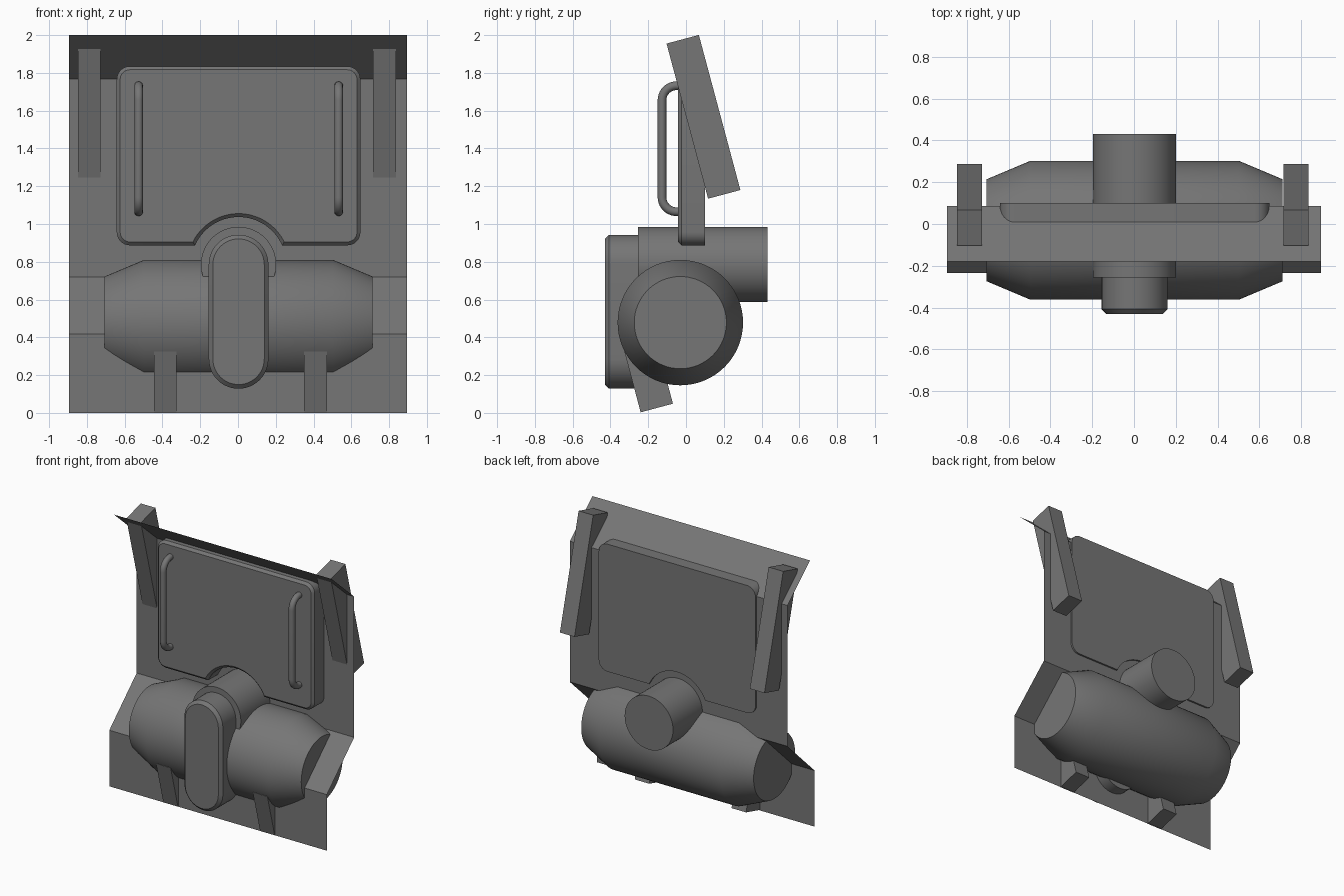
import bpy, bmesh
from math import sin, cos, pi, radians, degrees, asin

if "Cube" in bpy.data.objects:
    bpy.data.objects.remove(bpy.data.objects["Cube"])

# Dark grey paint for every part
paint = bpy.data.materials.new("dark_grey")
paint.diffuse_color = (0.18, 0.18, 0.18, 1)
paint.use_nodes = True
paint.node_tree.nodes["Principled BSDF"].inputs["Base Color"].default_value = paint.diffuse_color


def smooth(ob, angle):
    bpy.ops.object.select_all(action='DESELECT')
    ob.select_set(True)
    bpy.context.view_layer.objects.active = ob
    if ob.type == 'CURVE':
        bpy.ops.object.convert(target='MESH')
    bpy.ops.object.shade_smooth_by_angle(angle=radians(angle))


def finish(bm, name, angle=None):
    bmesh.ops.recalc_face_normals(bm, faces=bm.faces)
    me = bpy.data.meshes.new(name)
    bm.to_mesh(me)
    bm.free()
    me.materials.append(paint)
    ob = bpy.data.objects.new(name, me)
    bpy.context.collection.objects.link(ob)
    if angle:
        smooth(ob, angle)
    return ob


def arc(cx, cz, r, a0, a1, n):
    """Points on an arc, angles in degrees."""
    return [(cx + r * cos(radians(a0 + (a1 - a0) * i / n)),
             cz + r * sin(radians(a0 + (a1 - a0) * i / n))) for i in range(n + 1)]


def slab(name, outline, y0, y1, bevel=0):
    """Extrude an xz outline from front y0 to back y1, chamfering the front rim."""
    bm = bmesh.new()
    front = bm.faces.new([bm.verts.new((x, y0, z)) for x, z in outline])
    back = bm.faces.new([bm.verts.new((x, y1, z)) for x, z in reversed(outline)])
    f, b = list(front.verts), list(reversed(back.verts))
    for i in range(len(f)):
        j = (i + 1) % len(f)
        bm.faces.new((f[i], b[i], b[j], f[j]))
    bmesh.ops.recalc_face_normals(bm, faces=bm.faces)
    bm.normal_update()
    if bevel:
        bmesh.ops.bevel(bm, geom=list(front.edges), offset=bevel, offset_type='OFFSET',
                        segments=1, profile=0.5, affect='EDGES')
    return finish(bm, name, 30)


def tilted_bar(name, x, width, corner, thick, length, tilt):
    """Box leaning forward; corner is its lower front corner in (y, z)."""
    c, s = cos(tilt), sin(tilt)
    y, z = corner
    ring = [(y, z), (y + thick * c, z + thick * s),
            (y + thick * c - length * s, z + thick * s + length * c),
            (y - length * s, z + length * c)]
    bm = bmesh.new()
    f = bm.faces.new([bm.verts.new((x - width / 2, a, b)) for a, b in ring])
    ext = bmesh.ops.extrude_face_region(bm, geom=[f], use_keep_orig=True)
    moved = [v for v in ext['geom'] if isinstance(v, bmesh.types.BMVert)]
    bmesh.ops.translate(bm, verts=moved, vec=(width, 0, 0))
    return finish(bm, name)


# Thin folded back sheet
bm = bmesh.new()
rows = [[bm.verts.new((x, y, z)) for x in (-0.895, 0.895)]
        for y, z in [(-0.18, 2.0), (0.087, 1.767), (0.087, 0.72), (-0.234, 0.417), (-0.234, 0)]]
for a, b in zip(rows, rows[1:]):
    bm.faces.new((a[0], b[0], b[1], a[1]))
finish(bm, "folded_back_sheet")

# Horizontal drum with tapered ends
bm = bmesh.new()
N = 64
rings = [[bm.verts.new((x, -0.03 + r * cos(2 * pi * i / N), 0.478 + r * sin(2 * pi * i / N)))
          for i in range(N)]
         for x, r in [(-0.706, 0.244), (-0.497, 0.332), (0.503, 0.332), (0.712, 0.244)]]
for a, b in zip(rings, rings[1:]):
    for i in range(N):
        bm.faces.new((a[i], a[(i + 1) % N], b[(i + 1) % N], b[i]))
bm.faces.new(rings[0])
bm.faces.new(rings[-1])
finish(bm, "drum", 30)

# Round shaft running front to back
slab("shaft_housing", arc(0.003, 0.786, 0.199, 0, 360, 64)[:-1], -0.255, 0.432)

# Capsule cover on the front
slab("front_cover", arc(0.003, 0.785, 0.158, 0, 180, 24) + arc(0.003, 0.286, 0.158, 180, 360, 24),
     -0.43, -0.15, bevel=0.022)

# Rounded panel with an arched notch around the shaft
C, W, B, T, R = 0.003, 0.645, 0.887, 1.835, 0.07
notch = degrees(asin((B - 0.785) / 0.252))
outline = (arc(C + W - R, B + R, R, -90, 0, 8) + arc(C + W - R, T - R, R, 0, 90, 8)
           + arc(C + R - W, T - R, R, 90, 180, 8) + arc(C + R - W, B + R, R, 180, 270, 8)
           + arc(C, 0.785, 0.252, 180 - notch, notch, 32))
slab("panel", outline, -0.042, 0.1, bevel=0.018)

# Paired parts: handles, upper rails, lower legs
for side, hx, rx, lx in (("left", -0.526, -0.787, -0.386), ("right", 0.533, 0.776, 0.41)):
    path = ([(-0.02, 1.065)] + arc(-0.05, 1.142, 0.077, 270, 180, 10)
            + arc(-0.05, 1.655, 0.077, 180, 90, 10) + [(-0.02, 1.732)])
    cu = bpy.data.curves.new("handle_" + side, 'CURVE')
    cu.dimensions = '3D'
    cu.bevel_depth = 0.023
    cu.bevel_resolution = 4
    cu.use_fill_caps = True
    cu.materials.append(paint)
    sp = cu.splines.new('POLY')
    sp.points.add(len(path) - 1)
    for p, (y, z) in zip(sp.points, path):
        p.co = (hx, y, z, 1)
    ob = bpy.data.objects.new("handle_" + side, cu)
    bpy.context.collection.objects.link(ob)
    smooth(ob, 50)

    tilted_bar("upper_rail_" + side, rx, 0.12, (0.117, 1.134), 0.177, 0.85, radians(15))
    tilted_bar("lower_leg_" + side, lx, 0.12, (-0.24, 0.003), 0.177, 0.332, radians(15))
